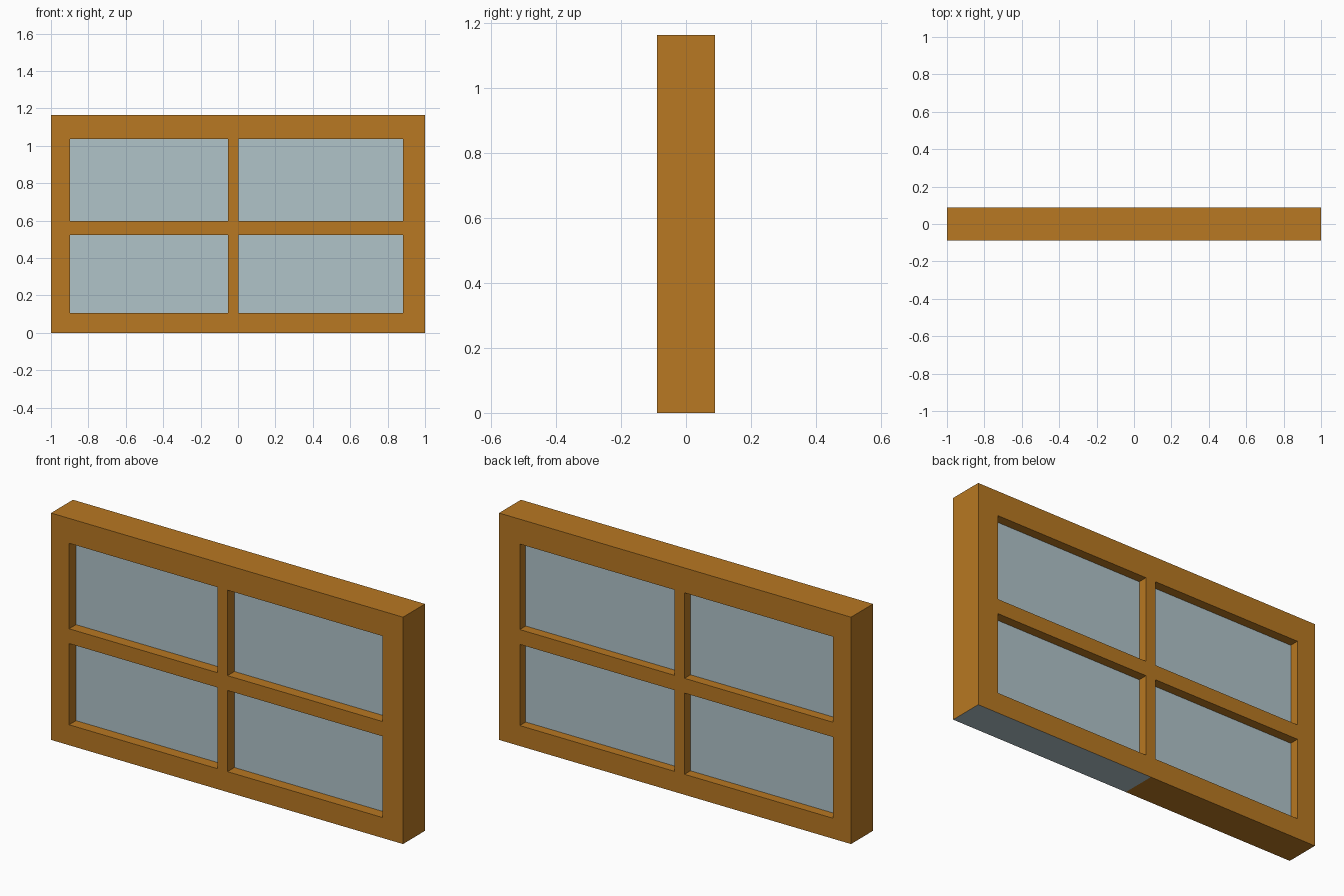
import bpy
import bmesh

if "Cube" in bpy.data.objects:
    bpy.data.objects.remove(bpy.data.objects["Cube"])


def material(name, color):
    m = bpy.data.materials.new(name)
    m.diffuse_color = (*color, 1.0)
    m.use_nodes = True
    m.node_tree.nodes["Principled BSDF"].inputs["Base Color"].default_value = m.diffuse_color
    return m


wood = material("warm_wood", (0.479, 0.188, 0.016))
glass = material("pale_glass", (0.434, 0.546, 0.584))

HALF_DEPTH = 0.089
MID = -0.026                                  # middle of the upright bar
XS = [-1.0, -0.897, -0.054, MID, 0.003, 0.882, 1.0]
ZS = [0.0, 0.105, 0.522, 0.598, 1.037, 1.165]
HOLE_COLS, HOLE_ROWS = (1, 4), (1, 3)


def add_object(name, bm, mats):
    bmesh.ops.recalc_face_normals(bm, faces=bm.faces)
    mesh = bpy.data.meshes.new(name)
    bm.to_mesh(mesh)
    bm.free()
    for m in mats:
        mesh.materials.append(m)
    obj = bpy.data.objects.new(name, mesh)
    bpy.context.collection.objects.link(obj)
    return obj


# Frame: flat grid with four cells left open, extruded through its depth
bm = bmesh.new()
v = [[bm.verts.new((x, -HALF_DEPTH, z)) for z in ZS] for x in XS]
for i in range(len(XS) - 1):
    for j in range(len(ZS) - 1):
        if not (i in HOLE_COLS and j in HOLE_ROWS):
            bm.faces.new((v[i][j], v[i + 1][j], v[i + 1][j + 1], v[i][j + 1]))
ext = bmesh.ops.extrude_face_region(bm, geom=bm.faces[:], use_keep_orig=True)
bmesh.ops.translate(bm, vec=(0, 2 * HALF_DEPTH, 0),
                    verts=[g for g in ext["geom"] if isinstance(g, bmesh.types.BMVert)])
# Underside is grey on the +x half
for f in bm.faces:
    c = f.calc_center_median()
    if c.z < 0.001 and c.x > MID:
        f.material_index = 1
add_object("window_frame", bm, [wood, glass])

# Glass panes, one in each opening, let slightly into the frame
LIP = 0.004
Y0, Y1 = -0.033, 0.041
for i in HOLE_COLS:
    for j in HOLE_ROWS:
        x0, x1 = XS[i] - LIP, XS[i + 1] + LIP
        z0, z1 = ZS[j] - LIP, ZS[j + 1] + LIP
        bm = bmesh.new()
        bmesh.ops.create_cube(bm, size=1.0)
        bmesh.ops.scale(bm, vec=(x1 - x0, Y1 - Y0, z1 - z0), verts=bm.verts)
        bmesh.ops.translate(bm, vec=((x0 + x1) / 2, (Y0 + Y1) / 2, (z0 + z1) / 2),
                            verts=bm.verts)
        add_object("glass_pane", bm, [glass])
